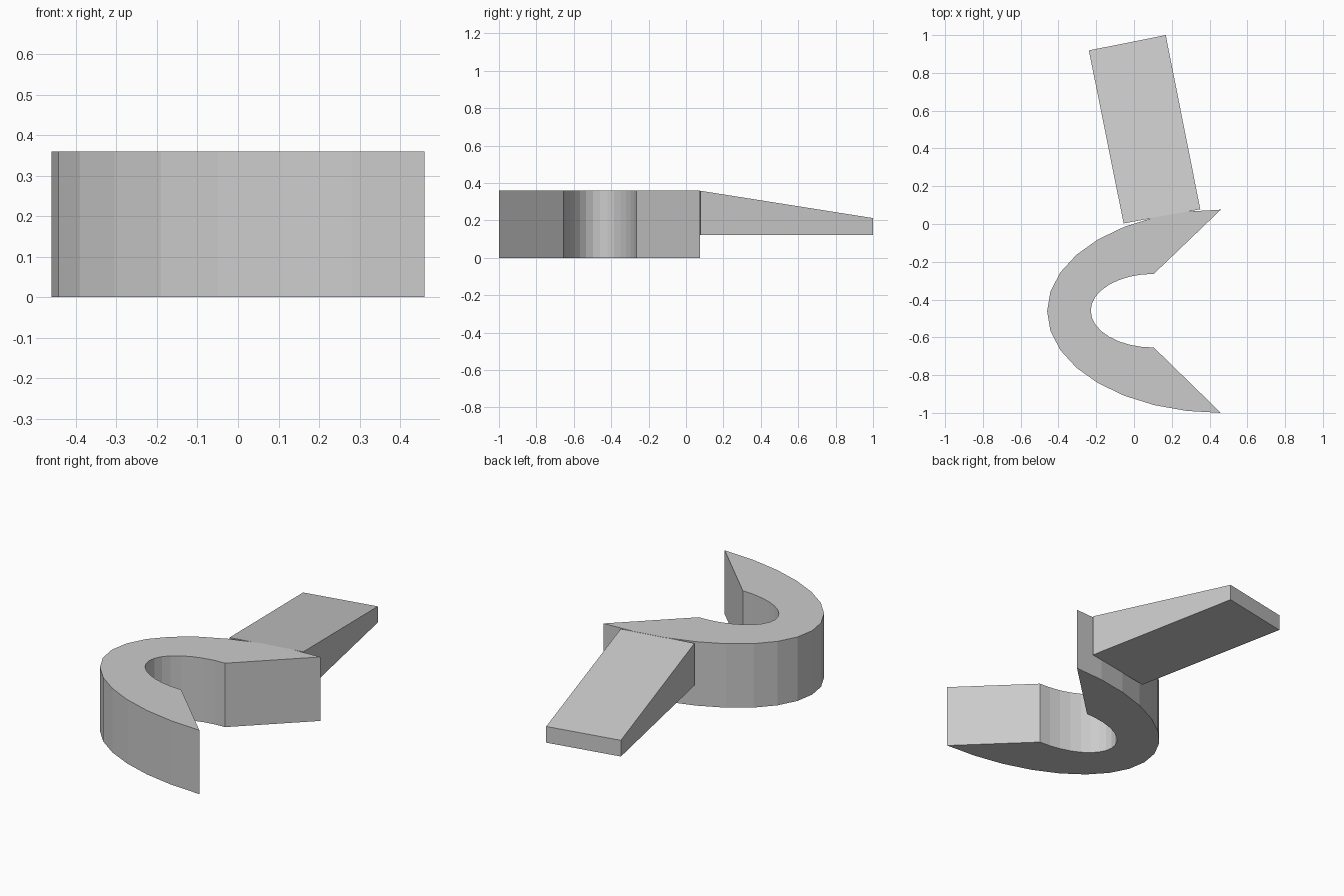
import bpy, bmesh
from math import sin, cos, pi

if "Cube" in bpy.data.objects:
    bpy.data.objects.remove(bpy.data.objects["Cube"])


def make_object(name, bm):
    bmesh.ops.recalc_face_normals(bm, faces=bm.faces)
    mesh = bpy.data.meshes.new(name)
    bm.to_mesh(mesh)
    bm.free()
    obj = bpy.data.objects.new(name, mesh)
    bpy.context.collection.objects.link(obj)
    return obj


def half_ellipse(cx, cy, rx, ry, n=16):
    """Left-hand half of an ellipse, from its back end to its front end."""
    return [(cx - rx * cos(t), cy + ry * sin(t))
            for t in (pi / 2 - pi * i / n for i in range(n + 1))]


# Curved wall: flat-faceted C with slanted ends
HEIGHT = 0.359
outer = half_ellipse(0.46, -0.462, 0.92, 0.538)
inner = half_ellipse(0.105, -0.459, 0.334, 0.195)
bm = bmesh.new()
rows = [[bm.verts.new((x, y, z)) for x, y in arc]
        for arc, z in ((outer, 0), (outer, HEIGHT), (inner, HEIGHT), (inner, 0))]
for a, b in zip(rows, rows[1:] + rows[:1]):
    for i in range(len(a) - 1):
        bm.faces.new((a[i], a[i + 1], b[i + 1], b[i]))
for end in (0, -1):
    bm.faces.new([row[end] for row in rows])
make_object("curved_wall", bm)

# Ramp: tapered block running back from the wall
BOTTOM, NEAR_TOP, FAR_TOP = 0.121, 0.358, 0.212
plan = [(-0.055, 0.003, NEAR_TOP), (0.351, 0.078, NEAR_TOP),
        (0.168, 1.0, FAR_TOP), (-0.239, 0.919, FAR_TOP)]
bm = bmesh.new()
low = [bm.verts.new((x, y, BOTTOM)) for x, y, _ in plan]
high = [bm.verts.new(p) for p in plan]
bm.faces.new(low)
bm.faces.new(high)
for i in range(4):
    j = (i + 1) % 4
    bm.faces.new((low[i], low[j], high[j], high[i]))
make_object("ramp", bm)
